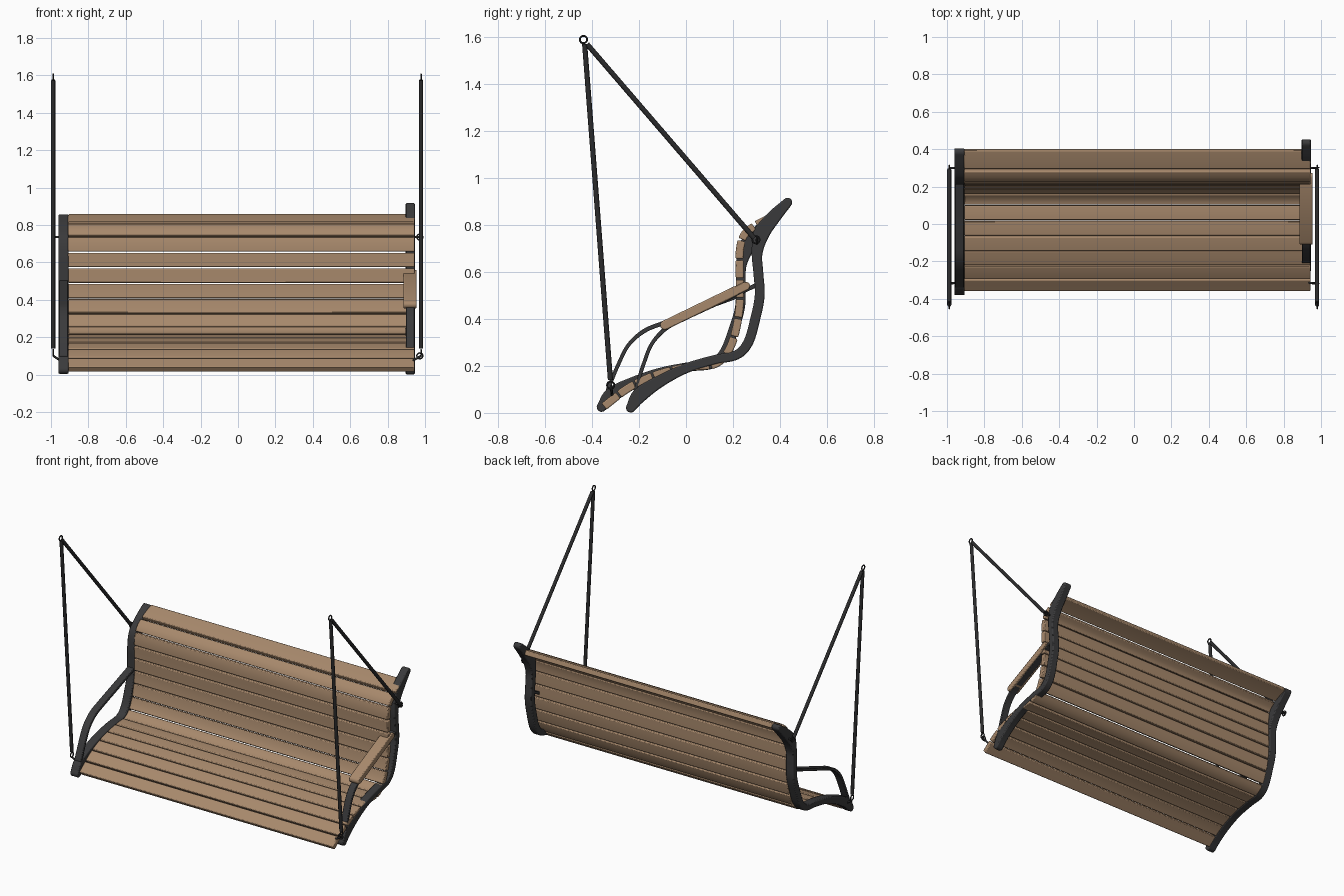
import bpy, bmesh, math
from mathutils import Vector

if "Cube" in bpy.data.objects:
    bpy.data.objects.remove(bpy.data.objects["Cube"])


def material(name, rgb):
    m = bpy.data.materials.new(name)
    m.diffuse_color = (*rgb, 1)
    m.use_nodes = True
    m.node_tree.nodes["Principled BSDF"].inputs["Base Color"].default_value = m.diffuse_color
    return m


WOOD = material("warm wood", (0.39, 0.25, 0.15))
IRON = material("charcoal iron", (0.042, 0.042, 0.044))
STEEL = material("black steel", (0.024, 0.024, 0.025))


def finish(ob, name, mat, bevel=0):
    ob.name = ob.data.name = name
    ob.data.materials.append(mat)
    bpy.ops.object.select_all(action='DESELECT')
    ob.select_set(True)
    bpy.context.view_layer.objects.active = ob
    if bevel:
        b = ob.modifiers.new("edge", 'BEVEL')
        b.width, b.segments, b.limit_method = bevel, 2, 'ANGLE'
        b.angle_limit = math.radians(40)
    bpy.ops.object.shade_smooth_by_angle(angle=math.radians(40))
    return ob


def smooth_path(pts, steps=8):
    """Catmull-Rom through tuples of any size."""
    p = [Vector(q) for q in pts]
    p = [2 * p[0] - p[1]] + p + [2 * p[-1] - p[-2]]
    out = []
    for i in range(1, len(p) - 2):
        a, b, c, d = p[i - 1:i + 3]
        for k in range(steps):
            t = k / steps
            out.append(0.5 * (2 * b + (c - a) * t + (2 * a - 5 * b + 4 * c - d) * t * t
                              + (3 * b - a - 3 * c + d) * t ** 3))
    return out + [p[-2]]


def ribbon(name, path, x0, x1, mat, bevel=0.004, round_ends=True):
    """Path of (y, z, half width) outlined in the yz plane and extruded along x."""
    n = len(path)
    left, right, tans = [], [], []
    for i, q in enumerate(path):
        t = (path[min(i + 1, n - 1)] - path[max(i - 1, 0)]).to_2d().normalized()
        nr = Vector((-t.y, t.x)) * q.z
        tans.append(t)
        left.append(q.to_2d() + nr)
        right.append(q.to_2d() - nr)

    def cap(q, t):
        nr = Vector((-t.y, t.x))
        return [q.to_2d() + q.z * (nr * math.cos(a) + t * math.sin(a))
                for a in (math.pi * k / 6 for k in range(1, 6))] if round_ends else []

    loop = left + cap(path[-1], tans[-1]) + right[::-1] + cap(path[0], -tans[0])
    bm = bmesh.new()
    face = bm.faces.new([bm.verts.new((x0, p.x, p.y)) for p in loop])
    ext = bmesh.ops.extrude_face_region(bm, geom=[face])
    for v in ext['geom']:
        if isinstance(v, bmesh.types.BMVert):
            v.co.x = x1
    bmesh.ops.recalc_face_normals(bm, faces=bm.faces)
    me = bpy.data.meshes.new(name)
    bm.to_mesh(me)
    bm.free()
    ob = bpy.data.objects.new(name, me)
    bpy.context.collection.objects.link(ob)
    return finish(ob, name, mat, bevel)


def rod(name, a, b, r):
    a, b = Vector(a), Vector(b)
    bpy.ops.mesh.primitive_cylinder_add(vertices=12, radius=r, depth=(b - a).length,
                                        location=(a + b) / 2,
                                        rotation=(b - a).to_track_quat('Z', 'Y').to_euler())
    finish(bpy.context.object, name, STEEL)


def ring(name, loc, axis):
    rot = (0, math.pi / 2, 0) if axis == 'X' else (math.pi / 2, 0, 0)
    bpy.ops.mesh.primitive_torus_add(location=loc, rotation=rot, major_radius=0.0155,
                                     minor_radius=0.004, major_segments=20, minor_segments=8)
    finish(bpy.context.object, name, STEEL)


# side frames: S-shaped profile; the left one leans back by a few degrees
FRAME = [(-0.235, 0.022, 0.021), (-0.195, 0.078, 0.032), (-0.11, 0.136, 0.026), (0.0, 0.19, 0.021),
         (0.12, 0.226, 0.02), (0.215, 0.247, 0.02), (0.265, 0.30, 0.021), (0.295, 0.40, 0.021),
         (0.314, 0.50, 0.021), (0.308, 0.60, 0.021), (0.303, 0.68, 0.023), (0.322, 0.765, 0.034),
         (0.37, 0.83, 0.03), (0.433, 0.897, 0.02)]
ARM = [(-0.215, 0.10, 0.008), (-0.18, 0.21, 0.008), (-0.145, 0.295, 0.008), (-0.085, 0.36, 0.009),
       (0.0, 0.405, 0.009), (0.14, 0.47, 0.009), (0.30, 0.545, 0.009)]


def lean(pts, ang=math.radians(-5.2)):
    c, s = math.cos(ang), math.sin(ang)
    return [(-0.36 + (y + 0.235) * c - (z - 0.02) * s,
             0.023 + (y + 0.235) * s + (z - 0.02) * c, w) for y, z, w in pts]


ribbon("right_frame", smooth_path(FRAME), 0.896, 0.946, IRON, 0.006)
ribbon("right_arm_strap", smooth_path(ARM), 0.898, 0.944, IRON, 0.003)
ribbon("left_frame", smooth_path(lean(FRAME)), -0.961, -0.906, IRON, 0.006)
ribbon("left_arm_strap", smooth_path(lean(ARM)), -0.957, -0.909, IRON, 0.003)

# wooden armrest on the right, with a narrow tail beside the frame
ribbon("armrest", [Vector((-0.09, 0.374, 0.02)), Vector((0.215, 0.522, 0.02))],
       0.885, 0.955, WOOD, 0.005)
ribbon("armrest_tail", [Vector((0.20, 0.515, 0.018)), Vector((0.255, 0.541, 0.018))],
       0.935, 0.955, WOOD, 0.003)

# slats: equal lengths cut from one curved line
CURVE = [(-0.352, 0.025, 0.017), (-0.25, 0.103, 0.017), (-0.15, 0.153, 0.017), (-0.05, 0.183, 0.017),
         (0.05, 0.199, 0.017), (0.12, 0.206, 0.017), (0.172, 0.25, 0.017), (0.207, 0.33, 0.017),
         (0.228, 0.45, 0.017), (0.229, 0.58, 0.017), (0.229, 0.69, 0.017), (0.247, 0.757, 0.017),
         (0.292, 0.797, 0.017)]
line = smooth_path(CURVE, 12)
dist = [0]
for a, b in zip(line, line[1:]):
    dist.append(dist[-1] + (b - a).length)


def at(s):
    for i in range(1, len(dist)):
        if s <= dist[i] or i == len(dist) - 1:
            return line[i - 1].lerp(line[i], (s - dist[i - 1]) / (dist[i] - dist[i - 1]))


COUNT, GAP = 14, 0.007
pitch = dist[-1] / COUNT
for k in range(COUNT):
    s0, s1 = k * pitch + GAP / 2, (k + 1) * pitch - GAP / 2
    ribbon(f"slat_{k + 1}", [at(s0 + (s1 - s0) * j / 4) for j in range(5)],
           -0.908, 0.944, WOOD, 0.005, False)
ribbon("top_slat", [Vector((0.30, 0.803, 0.016)), Vector((0.345, 0.825, 0.016)),
                    Vector((0.397, 0.844, 0.016))], -0.908, 0.944, WOOD, 0.005, False)

# hanging rods, rings and eye bolts
for side, x, edge in (("left", -0.988, -0.95), ("right", 0.979, 0.935)):
    rod(side + "_front_rod", (x, -0.432, 1.572), (x, -0.322, 0.14), 0.011)
    rod(side + "_rear_rod", (x, -0.422, 1.572), (x, 0.29, 0.745), 0.011)
    ring(side + "_top_ring", (x, -0.437, 1.591), 'X')
    ring(side + "_front_link", (x, -0.321, 0.118), 'X')
    ring(side + "_rear_link", (x, 0.298, 0.738), 'X')
    rod(side + "_front_bolt", (edge, -0.315, 0.075), (x, -0.318, 0.10), 0.006)
    rod(side + "_rear_bolt", (edge, 0.30, 0.735), (x, 0.30, 0.735), 0.006)
ring("right_front_eye", (0.972, -0.318, 0.10), 'Y')
ring("right_rear_eye", (0.972, 0.302, 0.735), 'Y')
